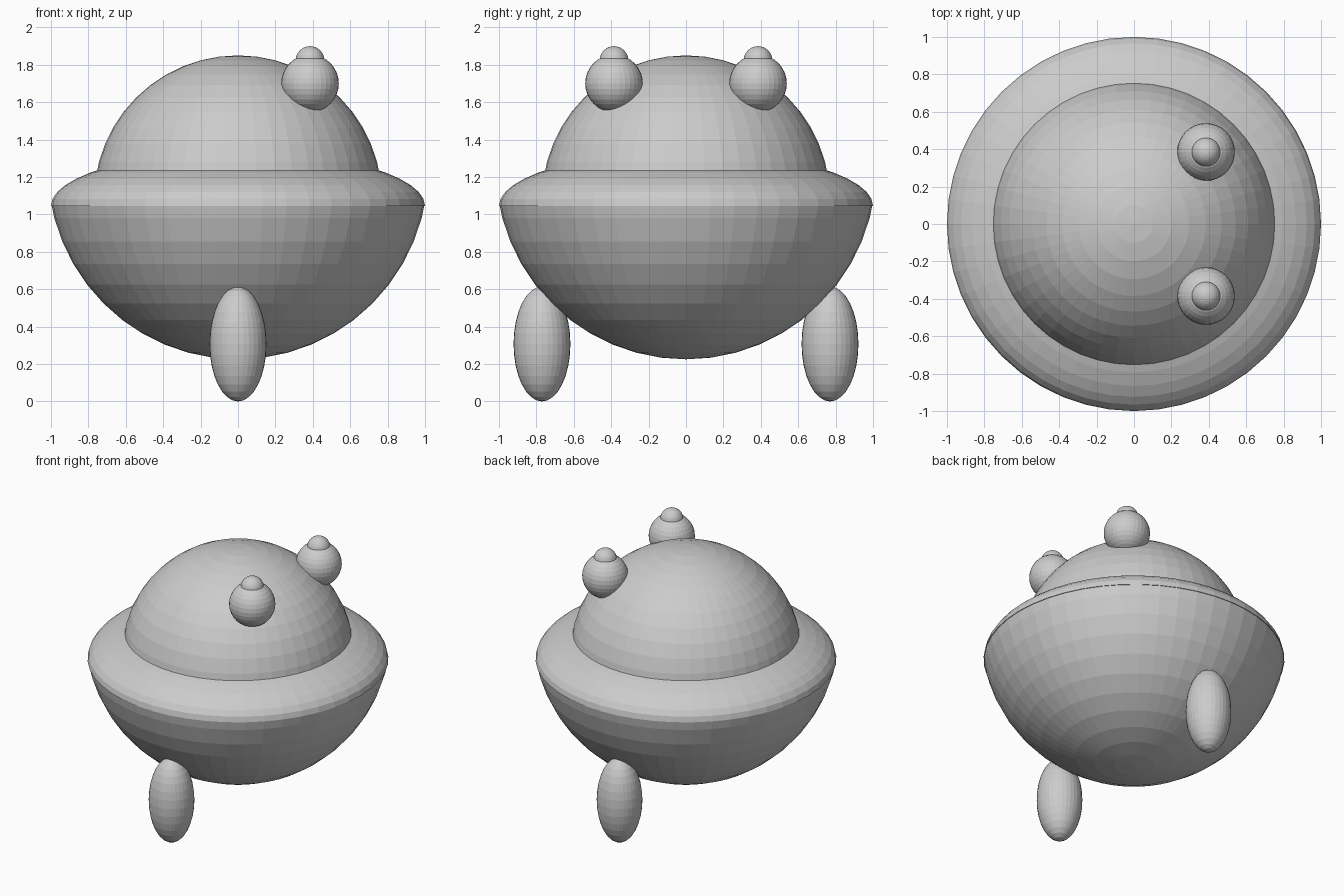
import bpy, bmesh
from mathutils import Vector, Matrix

if "Cube" in bpy.data.objects:
    bpy.data.objects.remove(bpy.data.objects["Cube"])


def ellipsoid(name, centre, radii, segs=48, rings=24, keep=None, cut_z=0.0):
    """Flat-faced ellipsoid; keep 'above' or 'below' trims it at cut_z and caps the cut."""
    bm = bmesh.new()
    bmesh.ops.create_uvsphere(bm, u_segments=segs, v_segments=rings, radius=1.0)
    bmesh.ops.transform(bm, verts=bm.verts,
                        matrix=Matrix.Translation(centre) @ Matrix.Diagonal((*radii, 1.0)))
    if keep:
        bmesh.ops.bisect_plane(bm, geom=bm.verts[:] + bm.edges[:] + bm.faces[:], dist=1e-5,
                               plane_co=Vector((0, 0, cut_z)), plane_no=Vector((0, 0, 1)),
                               clear_outer=(keep == 'below'), clear_inner=(keep == 'above'))
        bmesh.ops.holes_fill(bm, edges=[e for e in bm.edges if e.is_boundary])
    bmesh.ops.recalc_face_normals(bm, faces=bm.faces)
    mesh = bpy.data.meshes.new(name)
    bm.to_mesh(mesh)
    bm.free()
    obj = bpy.data.objects.new(name, mesh)
    bpy.context.collection.objects.link(obj)
    return obj


RIM_Z = 1.045

# Round lower bowl, rounded rim and upper dome
ellipsoid("lower_bowl", (0, 0, 1.245), (1.017, 1.017, 1.02), keep='below', cut_z=RIM_Z)
ellipsoid("rim", (0, 0, RIM_Z), (1.0, 1.0, 0.29), keep='above', cut_z=RIM_Z)
ellipsoid("upper_dome", (0, 0, 1.08), (0.77, 0.77, 0.77), keep='above', cut_z=1.08)

# Eyes, pupils and legs, mirrored front to back
for side, y in (("front", -1), ("back", 1)):
    ellipsoid(f"{side}_eye", (0.385, 0.385 * y, 1.70), (0.154,) * 3, 32, 16)
    ellipsoid(f"{side}_pupil", (0.385, 0.385 * y, 1.822), (0.077,) * 3, 32, 16)
    ellipsoid(f"{side}_leg", (0, 0.77 * y, 0.307), (0.152, 0.152, 0.307), 32, 16)
